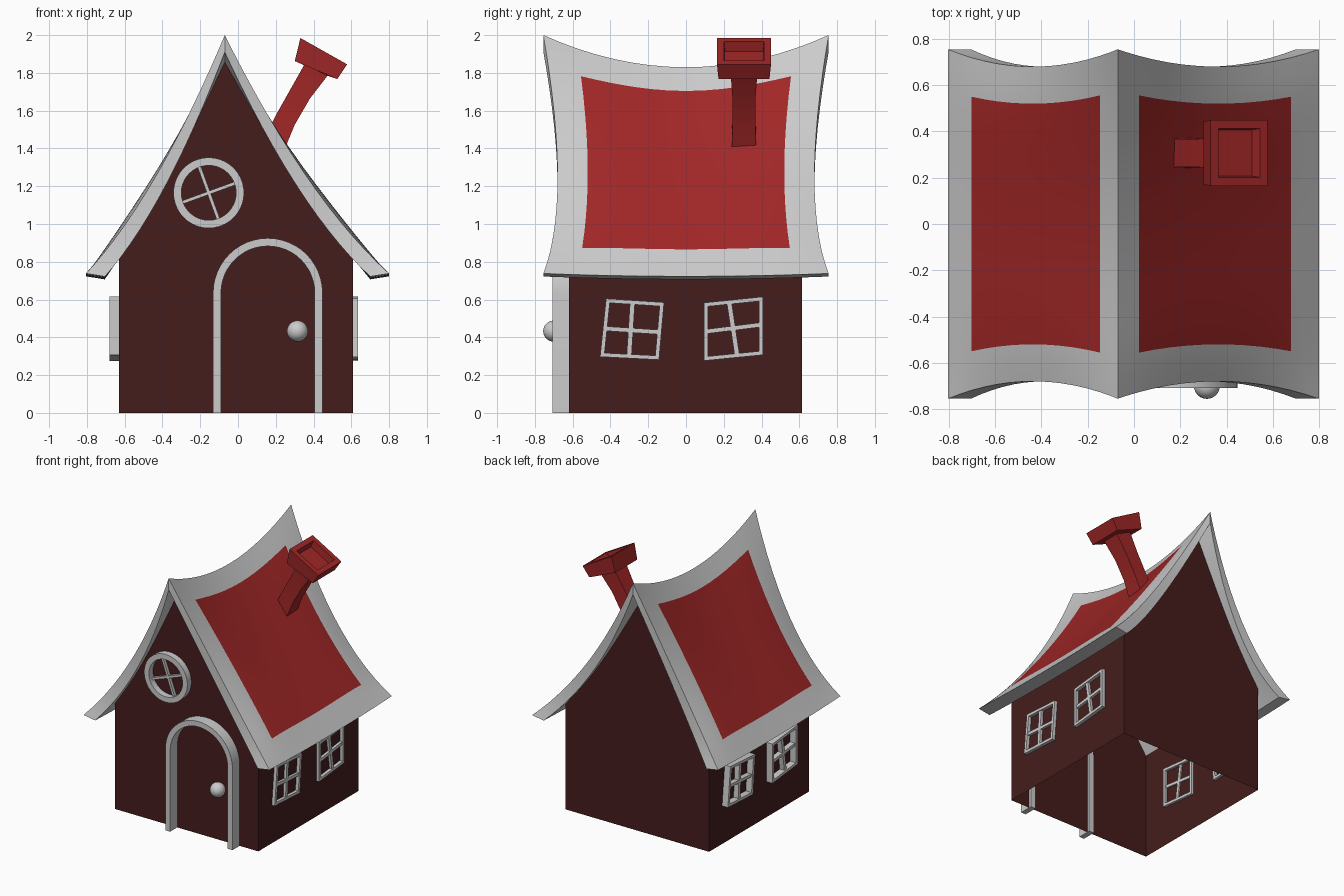
import bpy, bmesh, math
from mathutils import Vector

if "Cube" in bpy.data.objects:
    bpy.data.objects.remove(bpy.data.objects["Cube"])

RX = -0.07                       # ridge x
EAVE = {1: 0.80, -1: -0.805}     # eave x on each side


def material(name, rgb):
    m = bpy.data.materials.new(name)
    m.diffuse_color = (*rgb, 1)
    m.use_nodes = True
    m.node_tree.nodes["Principled BSDF"].inputs["Base Color"].default_value = m.diffuse_color
    return m


red = material("roof_red", (0.36, 0.02, 0.02))
dark = material("wall_red", (0.06, 0.012, 0.012))
grey = material("trim_grey", (0.8, 0.8, 0.8))


def finish(name, bm, mats=(), smooth=True):
    bmesh.ops.remove_doubles(bm, verts=bm.verts, dist=1e-5)
    bmesh.ops.recalc_face_normals(bm, faces=bm.faces)
    me = bpy.data.meshes.new(name)
    bm.to_mesh(me)
    bm.free()
    for m in mats:
        me.materials.append(m)
    ob = bpy.data.objects.new(name, me)
    bpy.context.collection.objects.link(ob)
    if smooth:
        bpy.ops.object.select_all(action='DESELECT')
        ob.select_set(True)
        bpy.context.view_layer.objects.active = ob
        bpy.ops.object.shade_smooth_by_angle(angle=math.radians(30))
    return ob


def strip(bm, a, b, place, d0, d1, closed):
    """Solid band between two point rows a and b, extruded from depth d0 to d1."""
    rows = [[bm.verts.new(place(p[0], p[1], d)) for p in row]
            for row, d in ((a, d0), (a, d1), (b, d1), (b, d0))]
    n = len(a)
    for i in range(n if closed else n - 1):
        j = (i + 1) % n
        for k in range(4):
            r, s = rows[k], rows[(k + 1) % 4]
            bm.faces.new((r[i], r[j], s[j], s[i]))
    if not closed:
        bm.faces.new([r[0] for r in rows])
        bm.faces.new([r[-1] for r in rows])


def bar(bm, p, q, w, place, d0, d1):
    p, q = Vector(p), Vector(q)
    n = (q - p).orthogonal().normalized() * w / 2
    strip(bm, [p + n, q + n], [p - n, q - n], place, d0, d1, False)


def arc(cx, cz, r, a0, a1, n):
    return [(cx + r * math.cos(a0 + (a1 - a0) * i / n),
             cz + r * math.sin(a0 + (a1 - a0) * i / n)) for i in range(n + 1)]


# Roof: saddle-shaped slopes, u runs ridge to eave, v runs front to back
def half_depth(u):
    return 0.755 - 0.075 * 4 * u * (1 - u)


def roof_z(u, v, top, drop):
    sag = 0.025 + 0.095 * v ** 4
    dip = 0.17 * (1 - u) + 0.015 * u
    return top - drop * u - sag * 4 * u * (1 - u) - dip * (1 - v * v)


def roof_point(side, u, v, layer):
    w = EAVE[side] - RX
    if layer == 0:
        return RX + w * u, v * half_depth(u), roof_z(u, v, 2.0, 1.262)
    return RX + (w - side * 0.1) * u, v * half_depth(u), roof_z(u, v, 1.91, 1.188)


us = [0, 0.05, 0.105] + [0.105 + 0.755 * i / 10 for i in range(1, 11)] + [0.93, 1]
vs = [-1, -0.88] + [-0.765 + 1.53 * i / 12 for i in range(13)] + [0.88, 1]
nu, nv = len(us), len(vs)
bm = bmesh.new()
for side in (1, -1):
    g = [[[bm.verts.new(roof_point(side, u, v, l)) for v in vs] for u in us] for l in (0, 1)]
    for i in range(nu - 1):
        for j in range(nv - 1):
            for l in (0, 1):
                q = g[l]
                f = bm.faces.new((q[i][j], q[i + 1][j], q[i + 1][j + 1], q[i][j + 1]))
                if l == 0 and 2 <= i < 12 and 2 <= j < nv - 3:
                    f.material_index = 1
        for j in (0, nv - 1):
            bm.faces.new((g[0][i][j], g[0][i + 1][j], g[1][i + 1][j], g[1][i][j]))
    for j in range(nv - 1):
        bm.faces.new((g[0][-1][j], g[0][-1][j + 1], g[1][-1][j + 1], g[1][-1][j]))
finish("roof", bm, (grey, red))

# Walls: open-bottomed shell with gables that follow the roof
X0, X1, Y0, Y1 = -0.63, 0.61, -0.62, 0.615
bm = bmesh.new()
ends = []
for y in (Y0, Y1):
    pts = [(X0, 0)]
    for k in range(-10, 11):
        side = 1 if k > 0 else -1
        x = RX + abs(k) / 10 * ((X1 if side > 0 else X0) - RX)
        u = (x - RX) / (EAVE[side] - RX)
        v = y / half_depth(u)
        pts.append((x, roof_z(u, v, 2.0, 1.262) - 0.075))
    pts.append((X1, 0))
    ends.append([bm.verts.new((x, y, z)) for x, z in pts])
    bm.faces.new(ends[-1])
f, b = ends
bm.faces.new((f[0], f[1], b[1], b[0]))
bm.faces.new((f[-1], f[-2], b[-2], b[-1]))
finish("walls", bm, (dark,), smooth=False)

# Chimney: square rings along a leaning path (x, z, half x, half y, tilt in degrees)
rings = [(0.165, 1.36, 0.062, 0.068, 22), (0.25, 1.55, 0.056, 0.060, 26),
         (0.33, 1.69, 0.057, 0.061, 28), (0.413, 1.815, 0.068, 0.070, 26),
         (0.413, 1.815, 0.122, 0.135, 23), (0.454, 1.915, 0.142, 0.143, 29.4),
         (0.454, 1.915, 0.103, 0.105, 29.4), (0.427, 1.867, 0.095, 0.100, 29.4)]
bm = bmesh.new()
prev = None
for x, z, hx, hy, t in rings:
    t = math.radians(t)
    loop = [bm.verts.new((x + sx * hx * math.cos(t), 0.307 + sy * hy, z - sx * hx * math.sin(t)))
            for sx, sy in ((-1, -1), (1, -1), (1, 1), (-1, 1))]
    if prev:
        for i in range(4):
            j = (i + 1) % 4
            bm.faces.new((prev[i], prev[j], loop[j], loop[i]))
    else:
        bm.faces.new(loop)
    prev = loop
bm.faces.new(prev)
finish("chimney", bm, (red,))


def on_front(a, b, d):
    return (a, Y0 - d, b)


# Door frame: arch on two legs
bm = bmesh.new()
rows = [[(0.158 + r, 0)] + arc(0.158, 0.635, r, 0, math.pi, 24) + [(0.158 - r, 0)]
        for r in (0.29, 0.248)]
strip(bm, *rows, on_front, -0.02, 0.088, False)
finish("door_frame", bm)

# Door knob
bm = bmesh.new()
bmesh.ops.create_uvsphere(bm, u_segments=24, v_segments=14, radius=0.056)
bmesh.ops.translate(bm, verts=bm.verts, vec=(0.315, -0.70, 0.433))
finish("door_knob", bm)

# Round window with tilted crossbars
bm = bmesh.new()
cx, cz = -0.155, 1.165
rows = [arc(cx, cz, r, 0, math.tau, 40)[:-1] for r in (0.187, 0.145)]
strip(bm, *rows, on_front, -0.02, 0.05, True)
for ang in (20, 110):
    c, s = 0.155 * math.cos(math.radians(ang)), 0.155 * math.sin(math.radians(ang))
    bar(bm, (cx - c, cz - s), (cx + c, cz + s), 0.018, on_front, -0.01, 0.025)
finish("round_window", bm)


# Crooked side windows, repeated on the left wall by a half turn
def on_right(a, b, d):
    return (X1 + d * 0.5, a, b)


def on_left(a, b, d):
    return (X0 - d, -a, b)


windows = [
    ([(-0.423, 0.605), (-0.116, 0.585), (-0.143, 0.281), (-0.455, 0.297)],
     [(-0.283, 0.59), (-0.302, 0.29), (-0.435, 0.447), (-0.135, 0.427)]),
    ([(0.095, 0.583), (0.407, 0.615), (0.407, 0.307), (0.095, 0.276)],
     [(0.228, 0.59), (0.272, 0.295), (0.1, 0.43), (0.4, 0.467)])]
for wall, place in (("right", on_right), ("left", on_left)):
    for n, (corners, bars) in enumerate(windows):
        bm = bmesh.new()
        mid = sum((Vector(c) for c in corners), Vector((0, 0))) / 4
        inner = [mid + (Vector(c) - mid) * 0.86 for c in corners]
        strip(bm, corners, inner, place, -0.02, 0.05, True)
        bar(bm, bars[0], bars[1], 0.026, place, -0.01, 0.04)
        bar(bm, bars[2], bars[3], 0.024, place, -0.01, 0.04)
        finish(f"{wall}_window_{n + 1}", bm, smooth=False)
